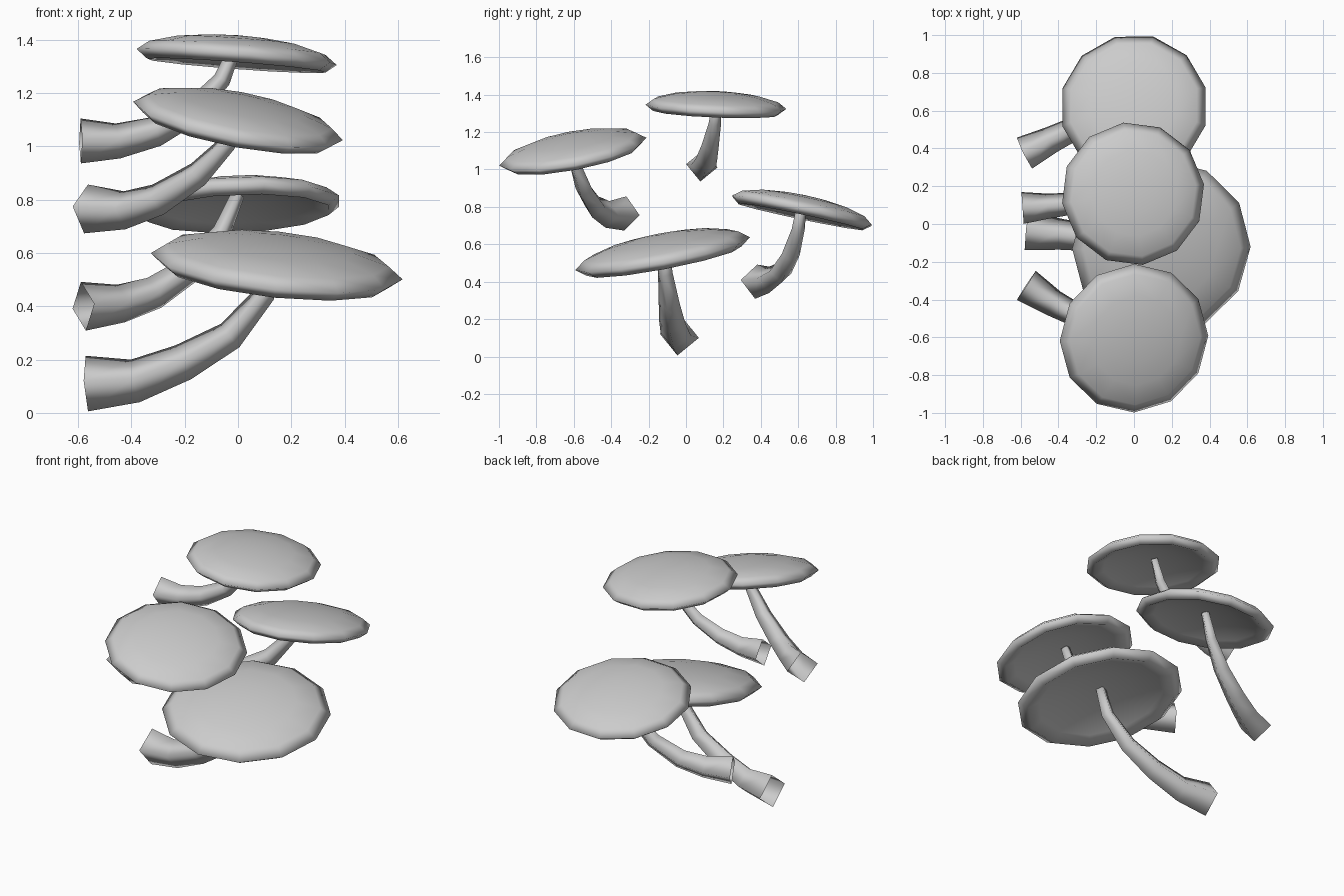
import bpy, bmesh
from math import cos, sin, pi, radians
from mathutils import Vector

cube = bpy.data.objects.get("Cube")
if cube:
    bpy.data.objects.remove(cube)

grey = bpy.data.materials.new("mushroom_grey")
grey.use_nodes = True
grey.diffuse_color = (0.6, 0.6, 0.6, 1)
grey.node_tree.nodes["Principled BSDF"].inputs["Base Color"].default_value = (0.6, 0.6, 0.6, 1)

SIDES = 12
# Cap profile as (radius, height) relative to a unit rim: dome, lip, hollow underside
DOME = [(0.3, 0.2), (0.6, 0.165), (0.88, 0.09), (1, 0), (0.89, -0.085), (0.75, -0.02), (0.4, 0.07)]
DOME_TOP, HOLLOW_TOP = 0.215, 0.1
STEM_RADII = [0.092, 0.072, 0.062, 0.05, 0.036, 0.026]


def finish(bm, name):
    """Turn a bmesh into a smooth grey object."""
    bmesh.ops.recalc_face_normals(bm, faces=bm.faces)
    mesh = bpy.data.meshes.new(name)
    bm.to_mesh(mesh)
    bm.free()
    mesh.materials.append(grey)
    mesh.shade_smooth()
    obj = bpy.data.objects.new(name, mesh)
    bpy.context.collection.objects.link(obj)
    return obj


def bridge(bm, a, b):
    for i in range(len(a)):
        j = (i + 1) % len(a)
        bm.faces.new((a[i], a[j], b[j], b[i]))


def cap(name, center, normal, radius, turn):
    """Lathed cap tilted to the given normal."""
    bm = bmesh.new()
    rings = []
    for r, h in DOME:
        angles = [radians(turn) + 2 * pi * i / SIDES for i in range(SIDES)]
        rings.append([bm.verts.new((r * cos(t), r * sin(t), h)) for t in angles])
    for a, b in zip(rings, rings[1:]):
        bridge(bm, a, b)
    for ring, h in ((rings[0], DOME_TOP), (rings[-1], HOLLOW_TOP)):
        tip = bm.verts.new((0, 0, h))
        for i in range(SIDES):
            bm.faces.new((ring[i], ring[(i + 1) % SIDES], tip))
    obj = finish(bm, name)
    obj.location = center
    obj.scale = (radius,) * 3
    obj.rotation_mode = "QUATERNION"
    obj.rotation_quaternion = Vector((0, 0, 1)).rotation_difference(Vector(normal))


def stem(name, path, scale):
    """Four-sided tapering tube, open at the base."""
    pts = [Vector(p) for p in path]
    bm = bmesh.new()
    rings = []
    for i, p in enumerate(pts):
        along = (pts[min(i + 1, len(pts) - 1)] - pts[max(i - 1, 0)]).normalized()
        side = along.cross(Vector((0, 0, 1))).normalized()
        up = side.cross(along)
        r = STEM_RADII[i] * scale
        rings.append([bm.verts.new(p + r * (side * cos(t) + up * sin(t)))
                      for t in [pi / 2 * k + 0.1 for k in range(4)]])
    for a, b in zip(rings, rings[1:]):
        bridge(bm, a, b)
    bm.faces.new(rings[-1])
    finish(bm, name)


# Front mushroom
cap("front_cap", (0, -0.605, 1.095), (0.19, -0.19, 1), 0.4, 1)
stem("front_stem", [(-0.57, -0.325, 0.765), (-0.425, -0.42, 0.76), (-0.3, -0.485, 0.80),
                    (-0.15, -0.545, 0.895), (-0.04, -0.585, 1.01), (0, -0.6, 1.13)], 1)

# Top mushroom
cap("top_cap", (-0.005, 0.16, 1.335), (0.075, 0.04, 1), 0.38, 7.7)
stem("top_stem", [(-0.59, 0.085, 1.02), (-0.45, 0.095, 1.02), (-0.31, 0.11, 1.055),
                  (-0.17, 0.13, 1.13), (-0.06, 0.155, 1.25), (-0.01, 0.165, 1.37)], 0.92)

# Back mushroom
cap("back_cap", (0, 0.62, 0.78), (-0.04, 0.21, 1), 0.393, 15)
stem("back_stem", [(-0.58, 0.375, 0.40), (-0.44, 0.445, 0.41), (-0.315, 0.505, 0.45),
                   (-0.17, 0.56, 0.545), (-0.06, 0.60, 0.68), (0, 0.62, 0.82)], 1)

# Lowest and largest mushroom
cap("low_cap", (0.145, -0.125, 0.55), (0.106, -0.19, 1), 0.475, 0)
stem("low_stem", [(-0.567, -0.035, 0.11), (-0.385, -0.055, 0.12), (-0.205, -0.075, 0.19),
                  (-0.03, -0.09, 0.29), (0.1, -0.11, 0.445), (0.14, -0.122, 0.6)], 1.14)
